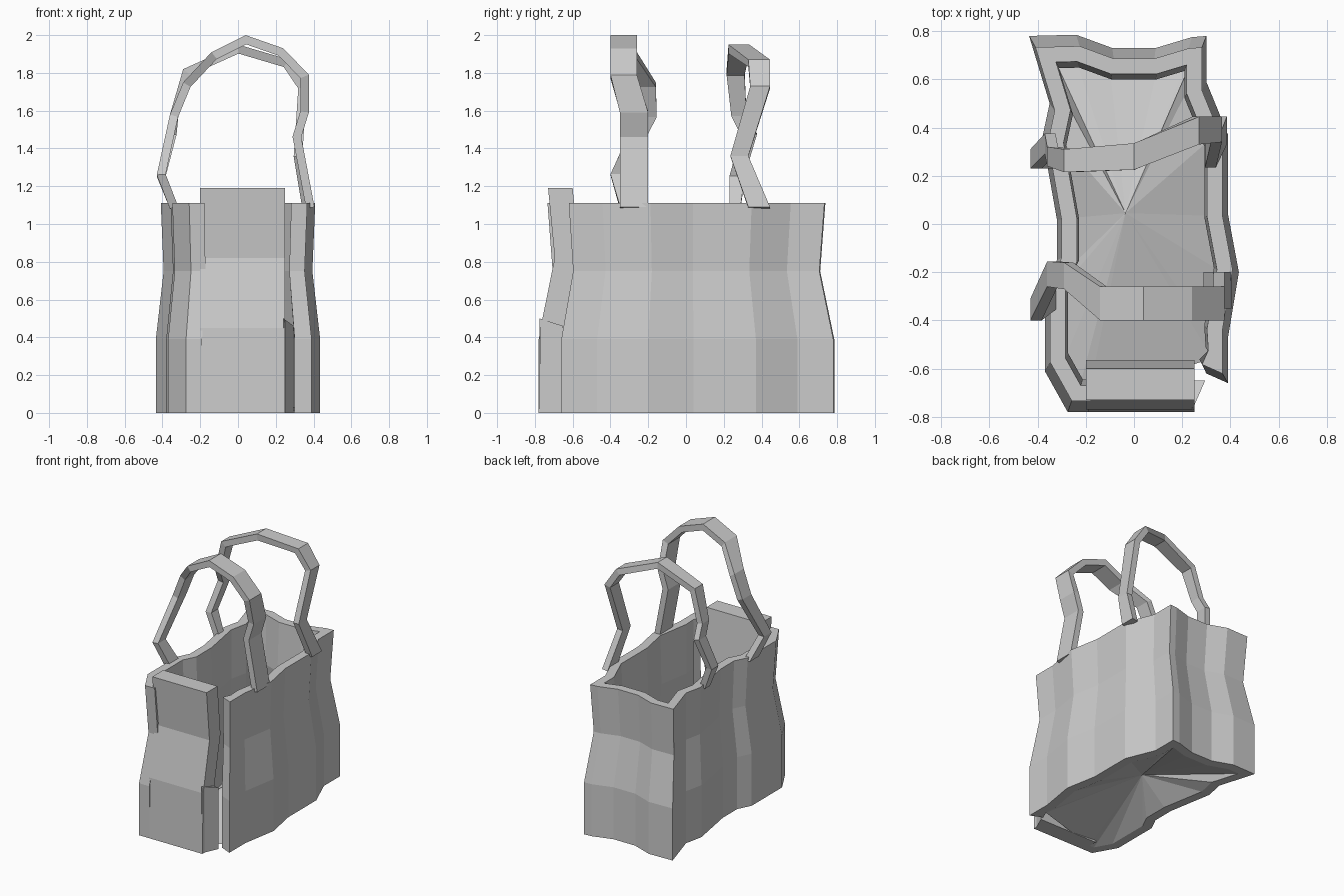
import bpy, bmesh
from mathutils import Vector

if "Cube" in bpy.data.objects:
    bpy.data.objects.remove(bpy.data.objects["Cube"])


def make_object(name, verts, faces):
    mesh = bpy.data.meshes.new(name)
    mesh.from_pydata([tuple(v) for v in verts], [], faces)
    bm = bmesh.new()
    bm.from_mesh(mesh)
    bmesh.ops.recalc_face_normals(bm, faces=bm.faces)
    bm.to_mesh(mesh)
    bm.free()
    obj = bpy.data.objects.new(name, mesh)
    bpy.context.collection.objects.link(obj)
    return obj


def offset_path(points, distance):
    """Mitred offset of an open 2D path, to its left side."""
    pts = [Vector(p) for p in points]
    out = []
    for i, p in enumerate(pts):
        dirs = []
        if i > 0:
            dirs.append((p - pts[i - 1]).normalized())
        if i < len(pts) - 1:
            dirs.append((pts[i + 1] - p).normalized())
        normals = [Vector((-d.y, d.x)) for d in dirs]
        n = sum(normals, Vector((0, 0))).normalized()
        out.append(p + n * distance / max(n.dot(normals[0]), 0.6))
    return out


def tube(name, sections):
    """Skin a list of equal cross-sections and cap both ends."""
    k = len(sections[0])
    verts = [v for s in sections for v in s]
    faces = [(i * k + j, i * k + (j + 1) % k, (i + 1) * k + (j + 1) % k, (i + 1) * k + j)
             for i in range(len(sections) - 1) for j in range(k)]
    faces += [tuple(range(k)), tuple(range(len(verts) - k, len(verts)))]
    return make_object(name, verts, faces)


# Bag wall: wavy outline, open at the front, pinched with height
outline = [(0.30, -0.62), (0.39, -0.66), (0.39, -0.47), (0.435, -0.20), (0.39, 0.04),
           (0.39, 0.37), (0.30, 0.59), (0.30, 0.78), (0.24, 0.775), (0.09, 0.73),
           (-0.09, 0.73), (-0.24, 0.785), (-0.435, 0.78), (-0.35, 0.50), (-0.38, 0.36),
           (-0.32, 0.02), (-0.32, -0.15), (-0.37, -0.25), (-0.37, -0.61),
           (-0.275, -0.78), (-0.19, -0.78)]
levels = [(0, 1), (0.39, 1), (0.75, 0.905), (1.11, 0.94)]
inner = offset_path(outline, 0.068)
sections = []
for po, pi in zip(outline, inner):
    ring = [(po[0] * s, po[1] * s, z) for z, s in levels]
    ring += [(pi[0] * s, pi[1] * s, z) for z, s in reversed(levels)]
    sections.append(ring)
tube("bag_wall", sections)

# Floor: shallow fan rising to a centre point
n = len(inner)
make_object("bag_floor", [(p[0], p[1], 0.0) for p in inner] + [(-0.035, 0.045, 0.17)],
            [(i, (i + 1) % n, n) for i in range(n)])

# Front panel: thick bent slab standing slightly above the rim
profile = [(-0.78, 0), (-0.77, 0.45), (-0.695, 0.82), (-0.73, 1.19)]
slab = profile + [(y + 0.13, z) for y, z in reversed(profile)]
tube("front_panel", [[(x, y, z) for y, z in slab] for x in (-0.2, 0.25)])

# Wedge beside the lower part of the panel
wedge = [(0.24, -0.775), (0.295, -0.65), (0.24, -0.65)]
tube("panel_side_wedge", [[(x, y, z + (-0.04 if z and y > -0.7 else 0)) for x, y in wedge]
                          for z in (0, 0.5)])


# Handles: flat bands through stations of outer x, z and the two y edges
def handle(name, stations, thickness=0.055):
    inside = offset_path([(s[0], s[1]) for s in stations], thickness)
    return tube(name, [[(x, y0, z), (x, y1, z), (p.x, y1, p.y), (p.x, y0, p.y)]
                       for (x, z, y0, y1), p in zip(stations, inside)])


handle("front_handle", [
    (0.405, 1.09, -0.35, -0.20), (0.335, 1.46, -0.35, -0.20), (0.375, 1.59, -0.35, -0.20),
    (0.375, 1.79, -0.40, -0.26), (0.24, 1.93, -0.40, -0.26), (0.04, 2.0, -0.40, -0.26),
    (-0.14, 1.91, -0.40, -0.26), (-0.29, 1.75, -0.27, -0.16), (-0.36, 1.58, -0.26, -0.155),
    (-0.43, 1.26, -0.40, -0.31), (-0.36, 1.08, -0.35, -0.24)], 0.045)
handle("back_handle", [
    (0.385, 1.09, 0.33, 0.445), (0.34, 1.36, 0.235, 0.33), (0.365, 1.73, 0.34, 0.445),
    (0.27, 1.87, 0.33, 0.445), (0.0, 1.95, 0.225, 0.335), (-0.29, 1.82, 0.215, 0.31),
    (-0.36, 1.58, 0.24, 0.32), (-0.37, 1.48, 0.29, 0.375), (-0.43, 1.25, 0.23, 0.31),
    (-0.36, 1.08, 0.23, 0.29)], 0.045)
